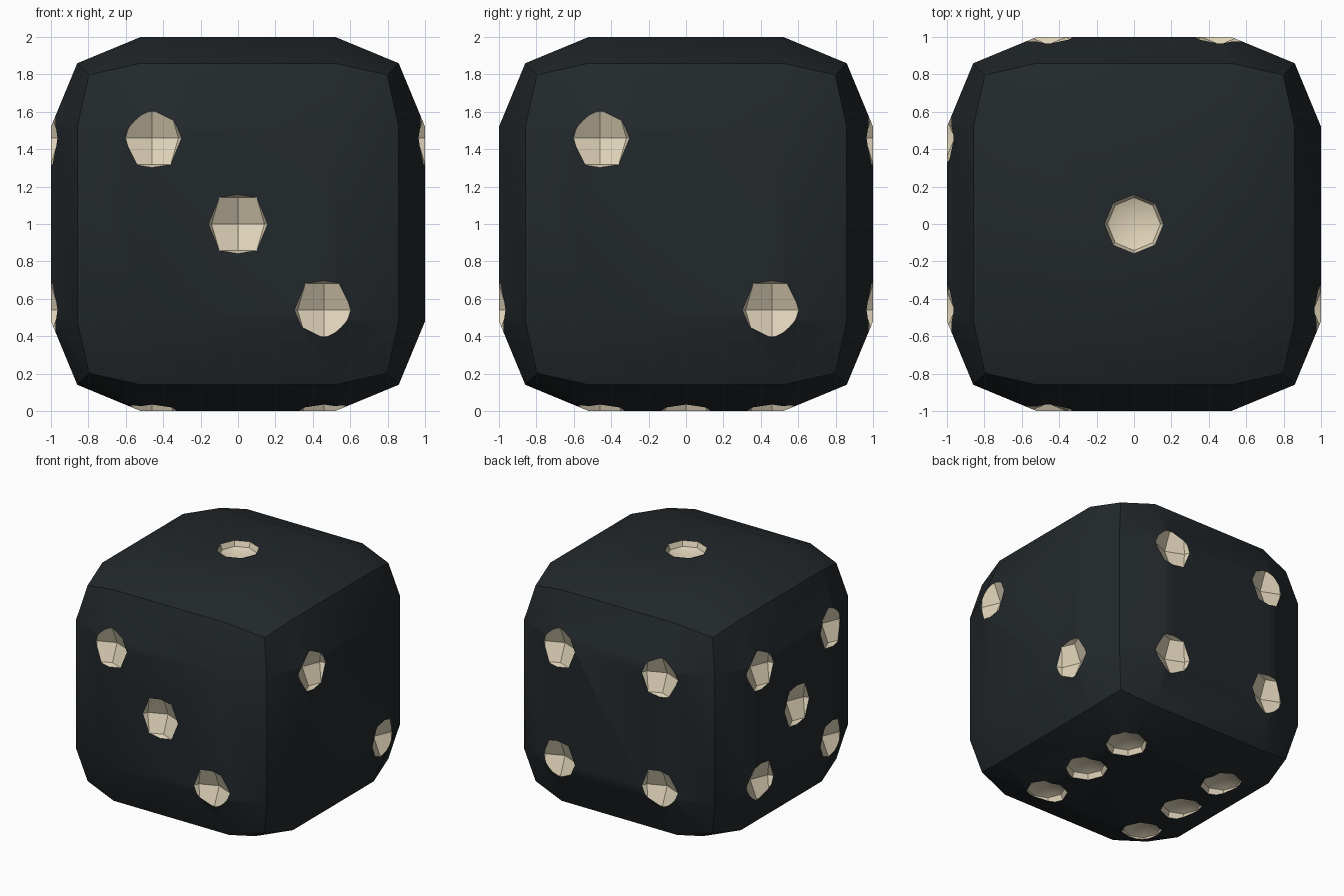
import bpy, bmesh
from mathutils import Matrix, Vector

if "Cube" in bpy.data.objects:
    bpy.data.objects.remove(bpy.data.objects["Cube"])

P = 0.46          # pip spacing from face centre
R = 0.2           # pip sphere radius
D = 1.1           # pip sphere distance from die centre


def material(name, color):
    m = bpy.data.materials.new(name)
    m.diffuse_color = color
    m.use_nodes = True
    m.node_tree.nodes["Principled BSDF"].inputs["Base Color"].default_value = m.diffuse_color
    return m


mats = [material("dark_body", (0.016, 0.021, 0.024, 1)),
        material("ivory_pip", (0.74, 0.65, 0.48, 1))]


def mesh_object(name, bm):
    me = bpy.data.meshes.new(name)
    bm.to_mesh(me)
    bm.free()
    for m in mats:
        me.materials.append(m)
    ob = bpy.data.objects.new(name, me)
    bpy.context.collection.objects.link(ob)
    return ob


# Die body: cube with a wide two-segment bevel
bm = bmesh.new()
bmesh.ops.create_cube(bm, size=2, matrix=Matrix.Translation((0, 0, 1)))
die = mesh_object("die", bm)
bevel = die.modifiers.new("round_edges", 'BEVEL')
bevel.width = 0.48
bevel.segments = 2

# Pip layouts
four = [(-P, -P), (-P, P), (P, -P), (P, P)]
diagonal = [(-P, P), (P, -P)]
faces = [
    (lambda u, v: (u, v, D), [(0, 0)]),                        # top 1
    (lambda u, v: (D, u, v), diagonal),                        # right 2
    (lambda u, v: (u, -D, v), diagonal + [(0, 0)]),            # front 3
    (lambda u, v: (u, D, v), four),                            # back 4
    (lambda u, v: (-D, u, v), four + [(0, 0)]),                # left 5
    (lambda u, v: (u, v, -D), four + [(-P, 0), (P, 0)]),       # bottom 6
]

# Pip cutters: low-poly spheres, all upright
bm = bmesh.new()
for place, spots in faces:
    for u, v in spots:
        centre = Vector(place(u, v)) + Vector((0, 0, 1))
        bmesh.ops.create_uvsphere(bm, u_segments=8, v_segments=4, radius=R,
                                  matrix=Matrix.Translation(centre))
for f in bm.faces:
    f.material_index = 1
cutter = mesh_object("pip_cutter", bm)
cutter.hide_render = True

# Carve the pips
cut = die.modifiers.new("pips", 'BOOLEAN')
cut.operation = 'DIFFERENCE'
cut.solver = 'EXACT'
cut.object = cutter

bpy.context.view_layer.objects.active = die
die.select_set(True)
for name in ("round_edges", "pips"):
    bpy.ops.object.modifier_apply(modifier=name)
bpy.data.objects.remove(cutter)
bpy.ops.object.shade_smooth_by_angle(angle=0.5236)
